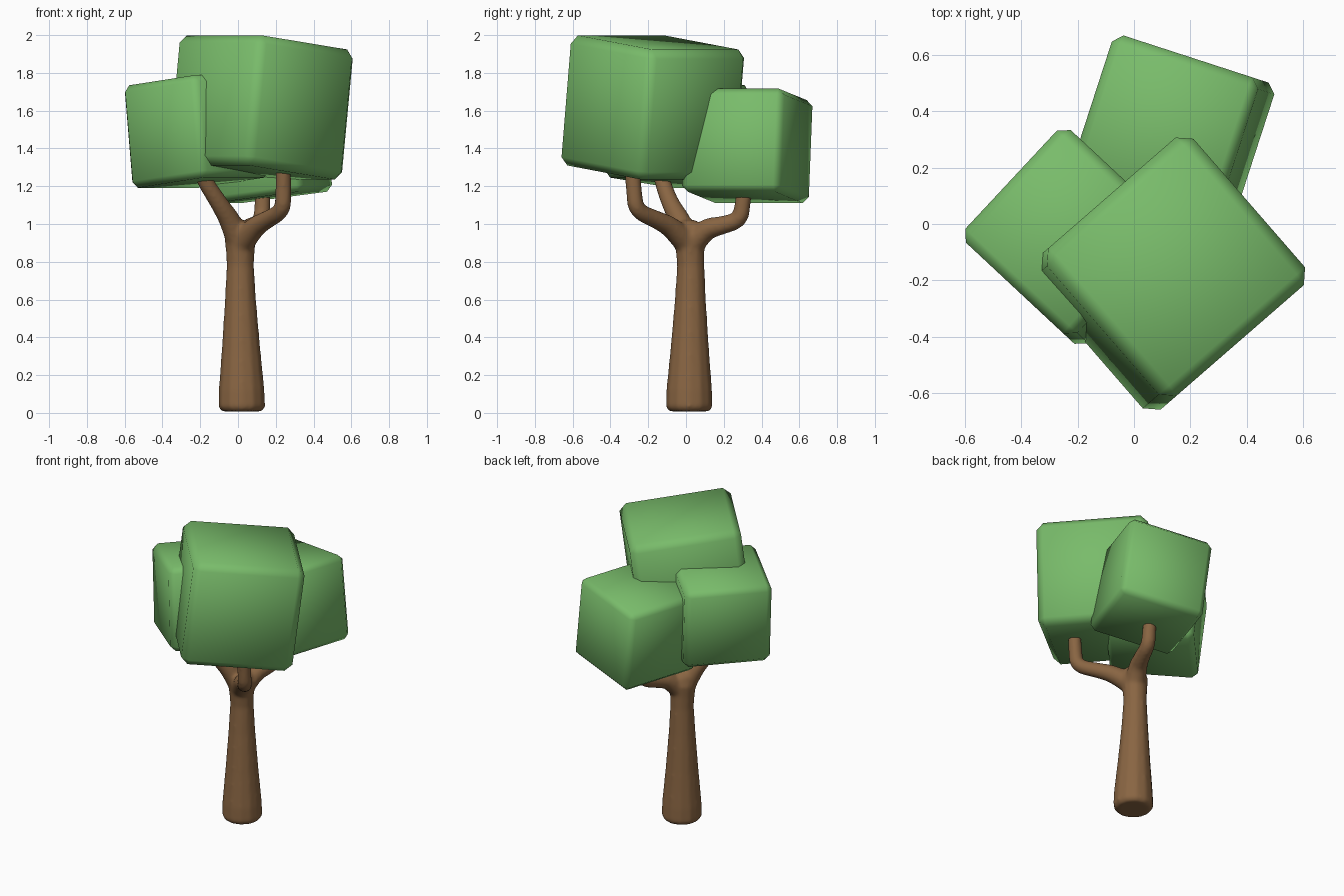
import bpy, bmesh, math
from mathutils import Matrix, Vector

if "Cube" in bpy.data.objects:
    bpy.data.objects.remove(bpy.data.objects["Cube"])


def material(name, rgb):
    m = bpy.data.materials.new(name)
    m.diffuse_color = (*rgb, 1)
    m.use_nodes = True
    m.node_tree.nodes["Principled BSDF"].inputs["Base Color"].default_value = m.diffuse_color
    return m


GREEN = material("leaf green", (0.19, 0.50, 0.145))
BROWN = material("bark brown", (0.25, 0.13, 0.055))


def add_object(name, mesh, mat):
    ob = bpy.data.objects.new(name, mesh)
    bpy.context.collection.objects.link(ob)
    mesh.materials.clear()
    mesh.materials.append(mat)
    for p in mesh.polygons:
        p.use_smooth = True
        p.material_index = 0
    return ob


# Foliage: chamfered cubes, turned by azimuth and tilted down along that heading
def leaf_block(name, centre, half, azimuth, tilt, chamfer):
    bm = bmesh.new()
    bmesh.ops.create_cube(bm, size=2 * half)
    bmesh.ops.bevel(bm, geom=bm.edges[:], offset=chamfer, segments=1,
                    profile=0.5, affect='EDGES')
    rot = (Matrix.Rotation(math.radians(azimuth), 4, 'Z')
           @ Matrix.Rotation(math.radians(tilt), 4, 'Y'))
    bm.transform(Matrix.Translation(centre) @ rot)
    bmesh.ops.recalc_face_normals(bm, faces=bm.faces)
    me = bpy.data.meshes.new(name)
    bm.to_mesh(me)
    bm.free()
    return add_object(name, me, GREEN)


leaf_block("large_leaf_block", (0.121, -0.176, 1.617), 0.347, 41, 7.1, 0.045)
leaf_block("left_leaf_block", (-0.218, -0.046, 1.49), 0.273, -43, -6.5, 0.035)
leaf_block("back_leaf_block", (0.135, 0.324, 1.4135), 0.275, -18, -7.2, 0.033)


# Trunk and branches: tapering tubes of (x, y, z, radius), fused into one skin
def tube(points, kind):
    cu = bpy.data.curves.new("limb", 'CURVE')
    cu.dimensions = '3D'
    cu.bevel_depth = 1.0
    cu.bevel_resolution = 4
    cu.use_fill_caps = True
    sp = cu.splines.new(kind)
    sp.points.add(len(points) - 1)
    for p, (x, y, z, r) in zip(sp.points, points):
        p.co = (x, y, z, 1)
        p.radius = r
    if kind == 'NURBS':
        sp.order_u = 3
        sp.use_endpoint_u = True
        sp.resolution_u = 8
    ob = bpy.data.objects.new("limb", cu)
    bpy.context.collection.objects.link(ob)
    bpy.context.view_layer.update()
    me = bpy.data.meshes.new_from_object(
        ob.evaluated_get(bpy.context.evaluated_depsgraph_get()))
    bpy.data.objects.remove(ob)
    return me


limbs = [
    # trunk
    ([(0.02, 0.017, 0.008, 0.105), (0.02, 0.017, 0.03, 0.125),
      (0.019, 0.017, 0.12, 0.122), (0.016, 0.02, 0.35, 0.102),
      (0.013, 0.023, 0.6, 0.083), (0.012, 0.025, 0.78, 0.073),
      (0.012, 0.022, 0.86, 0.077), (0.012, 0.018, 0.93, 0.085),
      (0.012, 0.014, 0.99, 0.068), (0.012, 0.012, 1.02, 0.04)], 'POLY'),
    # front right branch
    ([(0.012, 0.015, 0.89, 0.07), (0.08, -0.07, 0.98, 0.058),
      (0.15, -0.15, 1.02, 0.048), (0.238, -0.265, 1.07, 0.044),
      (0.24, -0.275, 1.17, 0.043), (0.24, -0.285, 1.30, 0.041)], 'NURBS'),
    # left branch
    ([(0.012, 0.015, 0.89, 0.07), (-0.03, -0.02, 1.0, 0.06),
      (-0.10, -0.085, 1.11, 0.047), (-0.185, -0.13, 1.24, 0.043),
      (-0.20, -0.14, 1.29, 0.041)], 'NURBS'),
    # back branch
    ([(0.012, 0.015, 0.87, 0.07), (0.05, 0.09, 0.97, 0.06),
      (0.09, 0.18, 0.99, 0.05), (0.125, 0.285, 1.02, 0.045),
      (0.13, 0.30, 1.10, 0.043), (0.133, 0.31, 1.19, 0.041)], 'NURBS'),
]
bm = bmesh.new()
for pts, kind in limbs:
    me = tube(pts, kind)
    bm.from_mesh(me)
    bpy.data.meshes.remove(me)
bmesh.ops.remove_doubles(bm, verts=bm.verts, dist=1e-5)
me = bpy.data.meshes.new("trunk_and_branches")
bm.to_mesh(me)
bm.free()
tree = add_object("trunk_and_branches", me, BROWN)
rm = tree.modifiers.new("fuse", 'REMESH')
rm.mode = 'VOXEL'
rm.voxel_size = 0.011
rm.use_smooth_shade = True
sm = tree.modifiers.new("soften", 'SMOOTH')
sm.factor = 0.5
sm.iterations = 8
